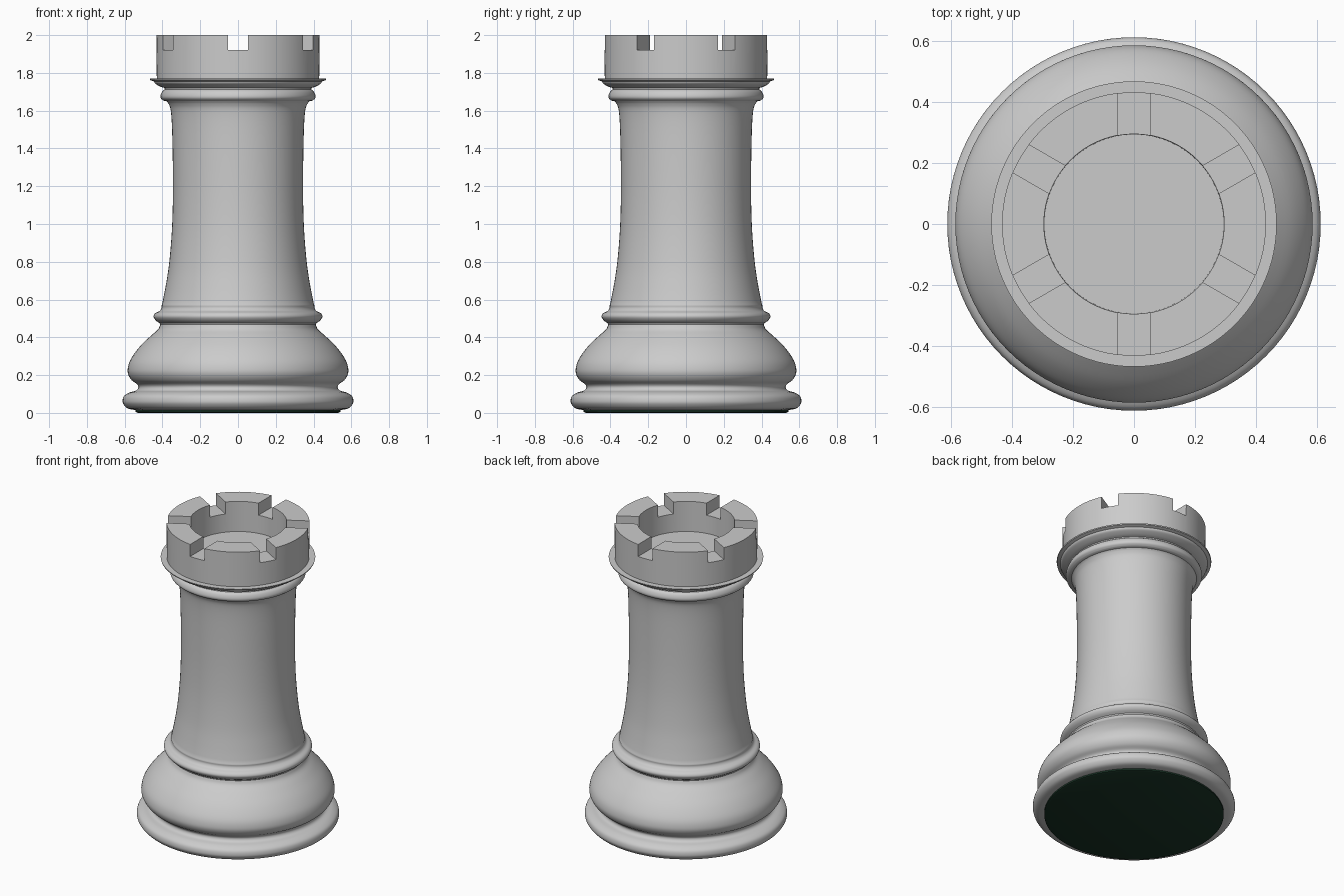
import bpy, math
from mathutils import Vector

if "Cube" in bpy.data.objects:
    bpy.data.objects.remove(bpy.data.objects["Cube"])

SEG = 96


def smooth(pts, n=4):
    """Catmull-Rom curve through profile points."""
    p = [Vector(q) for q in pts]
    p = [2 * p[0] - p[1]] + p + [2 * p[-1] - p[-2]]
    out = []
    for a, b, c, d in zip(p, p[1:], p[2:], p[3:]):
        for i in range(n):
            t = i / n
            out.append(0.5 * (2*b + (c - a)*t + (2*a - 5*b + 4*c - d)*t*t
                              + (3*b - a - 3*c + d)*t**3))
    return [tuple(v) for v in out] + [tuple(pts[-1])]


def lathe(name, prof):
    """Revolve an (r, z) profile about z; r = 0 ends become poles."""
    verts, faces, rings = [], [], []
    for r, z in prof:
        k = len(verts)
        if r < 1e-6:
            verts.append((0, 0, z))
            rings.append([k] * SEG)
        else:
            for i in range(SEG):
                a = 2 * math.pi * i / SEG
                verts.append((r * math.cos(a), r * math.sin(a), z))
            rings.append(list(range(k, k + SEG)))
    for lo, hi in zip(rings, rings[1:]):
        for i in range(SEG):
            j = (i + 1) % SEG
            faces.append(tuple(dict.fromkeys((lo[i], lo[j], hi[j], hi[i]))))
    me = bpy.data.meshes.new(name)
    me.from_pydata(verts, [], faces)
    ob = bpy.data.objects.new(name, me)
    bpy.context.collection.objects.link(ob)
    return ob


def shade(ob, angle=35):
    bpy.ops.object.select_all(action='DESELECT')
    ob.select_set(True)
    bpy.context.view_layer.objects.active = ob
    bpy.ops.object.shade_smooth_by_angle(angle=math.radians(angle))


# Turned body: foot, bulging base, collar, shaft and neck ring
foot = smooth([(.545, .015), (.585, .024), (.606, .045), (.611, .065), (.603, .09),
               (.575, .108), (.54, .118), (.528, .135), (.535, .152), (.562, .172),
               (.58, .2), (.584, .232), (.57, .28), (.525, .345), (.465, .405),
               (.425, .44), (.412, .467)])
collar = smooth([(.415, .475), (.436, .49), (.447, .51), (.438, .528), (.415, .54),
                 (.405, .555), (.405, .57)])
shaft = smooth([(.402, .575), (.385, .66), (.366, .78), (.351, .95), (.345, 1.12),
                (.345, 1.3), (.349, 1.5), (.356, 1.6), (.367, 1.635), (.378, 1.65)])
neck = smooth([(.395, 1.653), (.408, 1.665), (.41, 1.68), (.402, 1.7), (.388, 1.712)])
flange = smooth([(.388, 1.72), (.41, 1.727), (.437, 1.742), (.445, 1.755)])
rim = [(.465, 1.762), (.467, 1.769), (.43, 1.769)]
body = lathe("turned_body", [(0, .015)] + foot + collar + shaft + neck + flange
             + rim + [(0, 1.769)])
shade(body)

# Crown: hollow cylinder with a recessed floor
crown = lathe("crown", [(0, 1.765), (.43, 1.765), (.432, 2), (.295, 2),
                        (.293, 1.8), (0, 1.8)])

# Six straight-sided notches through the crown wall, cut by three long bars
for i in range(3):
    bpy.ops.mesh.primitive_cube_add(size=1, location=(0, 0, 2.02),
                                    rotation=(0, 0, math.radians(30 + 60 * i)))
    bar = bpy.context.object
    bar.name = f"notch_cutter_{i + 1}"
    bar.scale = (1.2, .105, .2)
    bar.hide_render = True
    bar.hide_set(True)
    m = crown.modifiers.new("notch", 'BOOLEAN')
    m.operation, m.solver, m.object = 'DIFFERENCE', 'EXACT', bar

# Bake the cuts so the crown can be shaded with sharp edges
bpy.context.view_layer.update()
deps = bpy.context.evaluated_depsgraph_get()
baked = bpy.data.meshes.new_from_object(crown.evaluated_get(deps))
crown.modifiers.clear()
crown.data = baked
for ob in [o for o in bpy.data.objects if o.name.startswith("notch_cutter")]:
    bpy.data.objects.remove(ob)
shade(crown)

# Felt pad under the foot
felt = lathe("felt_pad", [(0, 0), (.53, 0), (.542, .005), (.542, .02), (0, .02)])
mat = bpy.data.materials.new("green_felt")
mat.diffuse_color = (.01, .035, .02, 1)
mat.use_nodes = True
mat.node_tree.nodes["Principled BSDF"].inputs["Base Color"].default_value = mat.diffuse_color
felt.data.materials.append(mat)
shade(felt)
